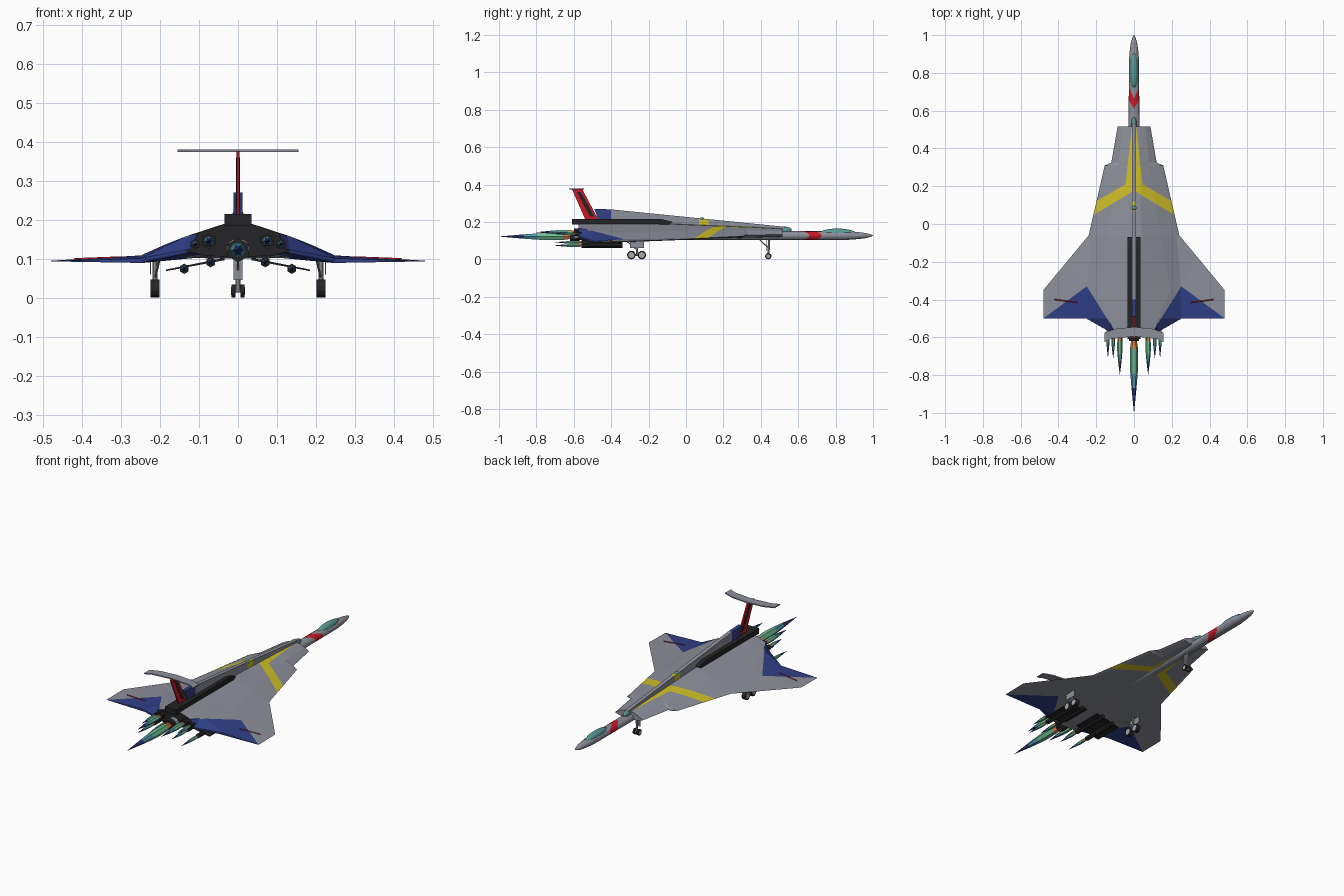
import bpy, bmesh, math
from mathutils import Vector

cube = bpy.data.objects.get("Cube")
if cube:
    bpy.data.objects.remove(cube)

COLOURS = {
    "grey": (.27, .28, .33), "blue": (.03, .05, .24), "yellow": (.62, .52, .02),
    "red": (.6, .01, .02), "dark": (.018, .018, .02), "glass": (.1, .32, .3),
    "steel": (.4, .4, .4), "orange": (.7, .22, .05), "green": (.16, .5, .3),
    "cyan": (.08, .32, .42), "violet": (.13, .1, .36),
}
MATS = {}
for name, rgb in COLOURS.items():
    m = bpy.data.materials.new(name)
    m.use_nodes = True
    m.diffuse_color = (*rgb, 1)
    m.node_tree.nodes["Principled BSDF"].inputs["Base Color"].default_value = (*rgb, 1)
    MATS[name] = m


def finish(bm, name, paint, mirror=False, smooth=False):
    """Turn a bmesh into an object; paint is a colour or a rule (centre, normal) -> colour."""
    bmesh.ops.recalc_face_normals(bm, faces=bm.faces)
    bm.normal_update()
    used = []
    for f in bm.faces:
        c = paint if isinstance(paint, str) else paint(f.calc_center_median(), f.normal)
        if c not in used:
            used.append(c)
        f.material_index = used.index(c)
        f.smooth = smooth
    me = bpy.data.meshes.new(name)
    bm.to_mesh(me)
    bm.free()
    for c in used:
        me.materials.append(MATS[c])
    ob = bpy.data.objects.new(name, me)
    bpy.context.collection.objects.link(ob)
    if mirror:
        mod = ob.modifiers.new("Mirror", 'MIRROR')
        mod.merge_threshold = .0001
    return ob


def loft(rings, closed=True, caps=True):
    bm = bmesh.new()
    vs = [[bm.verts.new(p) for p in r] for r in rings]
    n = len(rings[0])
    for a, b in zip(vs, vs[1:]):
        for i in range(n if closed else n - 1):
            j = (i + 1) % n
            bm.faces.new((a[i], a[j], b[j], b[i]))
    if caps:
        bm.faces.new(vs[0])
        bm.faces.new(vs[-1])
    return bm


def cut(bm, a, b):
    """Score the mesh along an upright plane through two plan points."""
    d = Vector((b[0] - a[0], b[1] - a[1], 0))
    bmesh.ops.bisect_plane(bm, geom=bm.verts[:] + bm.edges[:] + bm.faces[:], dist=1e-5,
                           plane_co=(a[0], a[1], 0), plane_no=(-d.y, d.x, 0))


def above(p, line):
    (ax, ay), (bx, by) = line
    return (bx - ax) * (p.y - ay) - (by - ay) * (p.x - ax) > 0


def plate(name, profile, half, paint, cuts=()):
    """Upright slab from a (y, z) profile, centred on x = 0."""
    bm = loft([[(x, y, z) for y, z in profile] for x in (-half, half)])
    for y in cuts:
        cut(bm, (0, y), (1, y))
    return finish(bm, name, paint)


def slab(name, outline, z0, z1, paint, mirror=False):
    """Flat slab from an (x, y) outline."""
    return finish(loft([[(x, y, z) for x, y in outline] for z in (z0, z1)]), name, paint, mirror)


def rod(name, a, b, r, paint, sides=8, r2=None):
    a, b = Vector(a), Vector(b)
    bm = bmesh.new()
    bmesh.ops.create_cone(bm, cap_ends=True, segments=sides, radius1=r,
                          radius2=r if r2 is None else r2, depth=(b - a).length)
    bm.transform((b - a).to_track_quat('Z', 'Y').to_matrix().to_4x4())
    bmesh.ops.translate(bm, verts=bm.verts, vec=(a + b) / 2)
    return finish(bm, name, paint)


# Delta hull with wings: (x, z) across the half section at each station
def station(y, roof, shoulder, ridge, root, tip, keel):
    return [(0, y, roof), (shoulder[0], y, shoulder[1]), (ridge[0], y, ridge[1]),
            (root[0], y, root[1]), (tip[0], y, tip[1]), (root[0] * .98, y, tip[1] - .004),
            (ridge[0] * .8, y, keel + .002), (0, y, keel)]


hull = loft([
    station(.515, .165, (.03, .162), (.06, .15), (.078, .14), (.087, .133), .12),
    station(.325, .175, (.03, .172), (.08, .156), (.112, .136), (.12, .13), .115),
    station(.31, .175, (.03, .172), (.08, .156), (.14, .133), (.155, .125), .115),
    station(-.06, .19, (.04, .187), (.14, .153), (.225, .114), (.24, .106), .104),
    station(-.35, .195, (.04, .188), (.19, .135), (.25, .108), (.48, .095), .1),
    station(-.5, .195, (.04, .188), (.135, .157), (.25, .101), (.48, .093), .1),
    station(-.501, .195, (.04, .188), (.135, .157), (.25, .101), (.251, .095), .1),
    station(-.575, .19, (.04, .187), (.105, .165), (.12, .125), (.121, .12), .105),
])
band_front = ((.045, .21), (.21, .115))
band_back = ((.02, .165), (.21, .05))
stripe = ((.045, .21), (.015, .48))
blue_front = ((.25, -.33), (.48, -.5))
blue_inner = ((.1, -.57), (.25, -.33))
for line in (band_front, band_back, stripe, blue_front, blue_inner):
    cut(hull, *line)


def hull_paint(p, n):
    if p.y < -.57:
        return "dark"
    if above(p, band_back) and (above(p, stripe) or not above(p, band_front)):
        return "yellow"
    if not above(p, blue_front) and not above(p, blue_inner):
        return "blue"
    return "grey"


finish(hull, "hull_and_wings", hull_paint, mirror=True)

# Long fuselage tube and pointed nose with a red chevron
arc = [math.pi * i / 7 for i in range(8)]
tube = [(-.6, .03), (.5, .029), (.86, .028), (.92, .023), (.96, .017), (.985, .009), (1, .001)]
nose = loft([[(r * math.sin(a), y, .127 + .82 * r * math.cos(a)) for a in arc] for y, r in tube],
            closed=False)
chevron_back = ((0, .61), (.03, .66))
chevron_front = ((0, .665), (.03, .73))
cut(nose, *chevron_back)
cut(nose, *chevron_front)
finish(nose, "fuselage_and_nose", lambda p, n: "red" if above(p, chevron_back)
       and not above(p, chevron_front) else "grey", mirror=True)

# Cockpit glass and small sensor domes
for name, y, z, size in (("canopy", .81, .138, (.023, .1, .027)),
                         ("rear_canopy", .53, .155, (.014, .035, .02)),
                         ("spine_light", .085, .215, (.014, .012, .01))):
    bm = bmesh.new()
    bmesh.ops.create_uvsphere(bm, u_segments=16, v_segments=8, radius=1)
    bmesh.ops.scale(bm, verts=bm.verts, vec=size)
    bmesh.ops.translate(bm, verts=bm.verts, vec=(0, y, z))
    finish(bm, name, "glass", smooth=True)

# Dorsal spine, engine cover and T tail
plate("dorsal_spine", [(-.46, .185), (-.49, .27), (-.4, .267), (.53, .174), (.53, .14)], .011,
      lambda p, n: "blue" if p.y < -.4 else "yellow" if .07 < p.y < .12 else "grey",
      (-.4, .07, .12))
plate("engine_cover", [(-.61, .185), (-.61, .215), (-.13, .215), (-.07, .2), (-.09, .185)],
      .035, "dark")
plate("tail_fin", [(-.535, .205), (-.61, .376), (-.555, .376), (-.465, .205)], .004, "red")
plate("fin_panel", [(-.515, .23), (-.583, .36), (-.563, .36), (-.49, .23)], .005, "dark")
slab("tailplane", [(0, -.545), (.1, -.555), (.155, -.575), (.155, -.625), (.12, -.608),
                   (0, -.595)], .374, .38, "grey", mirror=True)


# Engines: hexagonal nozzle and banded exhaust plume
def engine(name, x, z, r, y, tip, length):
    rod(name + "_nozzle", (x, y + length, z), (x, y, z), r, "dark", 6, r * 1.1)
    span = tip - y
    steps = [(0, .55), (.1, .75), (.3, .8), (.45, .7), (.65, .48), (1, .01)]
    hues = ["orange", "green", "green", "cyan", "blue", "violet"]
    edges = [y + span * t for t, k in steps]
    rings = [[(x + r * k * math.cos(i * math.pi / 3), y + span * t,
               z + r * k * math.sin(i * math.pi / 3)) for i in range(6)] for t, k in steps]
    finish(loft(rings), name + "_plume",
           lambda p, n: hues[sum(p.y < e for e in edges[1:])])


engine("main", 0, .122, .028, -.62, -1, .05)
for s, side in ((1, "left"), (-1, "right")):
    engine(side + "_inner", s * .075, .145, .018, -.6, -.8, .06)
    engine(side + "_outer", s * .11, .137, .012, -.59, -.71, .06)
    engine(side + "_pod_inner", s * .07, .091, .012, -.56, -.7, .22)
    engine(side + "_pod_outer", s * .138, .074, .012, -.56, -.71, .22)

    # Sloping pylon that carries the pods
    rings = [[(s * .035, y, .102), (s * .185, y, .072), (s * .185, y, .068), (s * .035, y, .096)]
             for y in (-.35, -.52)]
    finish(loft(rings), side + "_pod_pylon", "dark")

    # Main landing gear
    x = s * .213
    rod(side + "_gear_strut", (x, -.262, .025), (x, -.262, .105), .006, "steel")
    rod(side + "_gear_brace", (x, -.262, .05), (x - s * .012, -.32, .1), .003, "steel")
    rod(side + "_gear_bogie", (x, -.295, .023), (x, -.235, .023), .005, "steel")
    slab(side + "_gear_door", [(x + s * .01, -.3), (x + s * .013, -.3),
                               (x + s * .013, -.225), (x + s * .01, -.225)], .06, .1, "grey")
    for y, end in ((-.292, "rear"), (-.236, "front")):
        rod(f"{side}_{end}_wheel", (x - .011, y, .023), (x + .011, y, .023), .023, "dark", 14)
        rod(f"{side}_{end}_hub", (x - .012, y, .023), (x + .012, y, .023), .016, "steel", 12)

    # Nose wheels
    rod(side + "_nose_wheel", (s * .006, .44, .017), (s * .017, .44, .017), .017, "dark", 14)
    rod(side + "_nose_hub", (s * .006, .44, .017), (s * .018, .44, .017), .01, "steel", 12)

    # Red flash on the wing
    rod(side + "_wing_flash", (s * .3, -.415, .103), (s * .42, -.4, .0985), .003, "red", 4)

# Nose gear leg
rod("nose_gear_axle", (-.012, .44, .017), (.012, .44, .017), .004, "steel")
rod("nose_gear_strut", (0, .44, .017), (0, .445, .11), .006, "steel")
rod("nose_gear_brace", (0, .442, .06), (0, .39, .108), .003, "steel")
slab("nose_gear_door", [(-.012, .43), (.012, .43), (.012, .427), (-.012, .427)], .045, .108, "grey")
